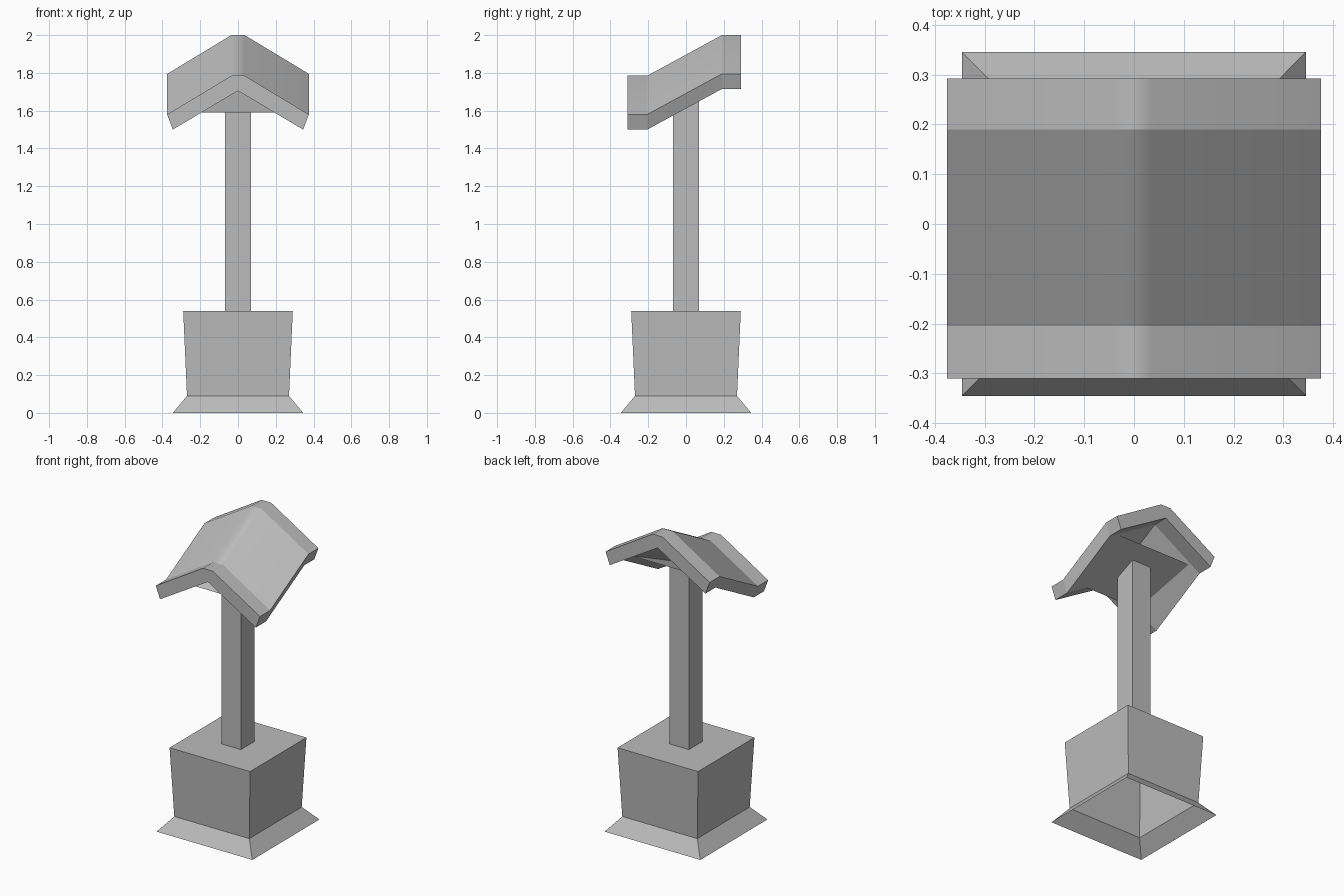
import bpy
import bmesh

cube = bpy.data.objects.get("Cube")
if cube:
    bpy.data.objects.remove(cube, do_unlink=True)

# One plain colour for everything
grey = bpy.data.materials.new("plain_grey")
grey.use_nodes = True
colour = (0.5, 0.5, 0.5, 1)
grey.diffuse_color = colour
grey.node_tree.nodes["Principled BSDF"].inputs["Base Color"].default_value = colour


def loft(name, rings, cap_start=True, cap_end=True):
    """Skin a run of equal-length rings and optionally close the ends."""
    bm = bmesh.new()
    loops = [[bm.verts.new(p) for p in ring] for ring in rings]
    for a, b in zip(loops, loops[1:]):
        for i in range(len(a)):
            j = (i + 1) % len(a)
            bm.faces.new((a[i], a[j], b[j], b[i]))
    if cap_start:
        bm.faces.new(loops[0][::-1])
    if cap_end:
        bm.faces.new(loops[-1])
    bmesh.ops.recalc_face_normals(bm, faces=bm.faces[:])
    mesh = bpy.data.meshes.new(name)
    bm.to_mesh(mesh)
    bm.free()
    mesh.materials.append(grey)
    obj = bpy.data.objects.new(name, mesh)
    bpy.context.collection.objects.link(obj)
    return obj


def square(half, height):
    """Square ring; height is a function of y."""
    corners = ((-half, -half), (half, -half), (half, half), (-half, half))
    return [(x, y, height(y)) for x, y in corners]


# Sloping ceiling sheet closing the underside of the roof
front, back = (-0.2, 0.2, 1.59), (0.18, 0.28, 1.754)  # y, half width, z


def ceiling_z(y):
    t = (y - front[0]) / (back[0] - front[0])
    return front[2] + t * (back[2] - front[2])


sheet = [(s * w, y, z) for (y, w, z), s in
         ((front, -1), (front, 1), (back, 1), (back, -1))]
loft("roof_ceiling", [sheet], cap_start=False)

# Base: flared foot and tapered box, hollow and open underneath
levels = ((0.345, 0.0), (0.27, 0.09), (0.29, 0.54))
loft("base_box", [square(h, lambda y, z=z: z) for h, z in levels], cap_start=False)

# Post, cut at the top to meet the ceiling
loft("post", [square(0.07, lambda y: 0.54), square(0.07, ceiling_z)])

# Roof: folded section swept back along a stepped path
section = ((-0.375, 1.58), (-0.035, 1.785), (0.035, 1.785), (0.375, 1.58),
           (0.345, 1.5), (0, 1.705), (-0.345, 1.5))
path = ((-0.31, 0), (-0.205, 0), (0.19, 0.215), (0.292, 0.215))
roof = loft("roof", [[(x, y, z + rise) for x, z in section] for y, rise in path])

# Soften only the two long edges beside the ridge
mesh = roof.data
mesh.polygons.foreach_set("use_smooth", [True] * len(mesh.polygons))
for edge in mesh.edges:
    a, b = (mesh.vertices[i].co for i in edge.vertices)
    beside_ridge = abs(a.x - b.x) < 0.001 and 0.01 < abs(a.x) < 0.1
    edge.use_edge_sharp = not beside_ridge
weighted = roof.modifiers.new("ridge_shading", 'WEIGHTED_NORMAL')
weighted.keep_sharp = True
